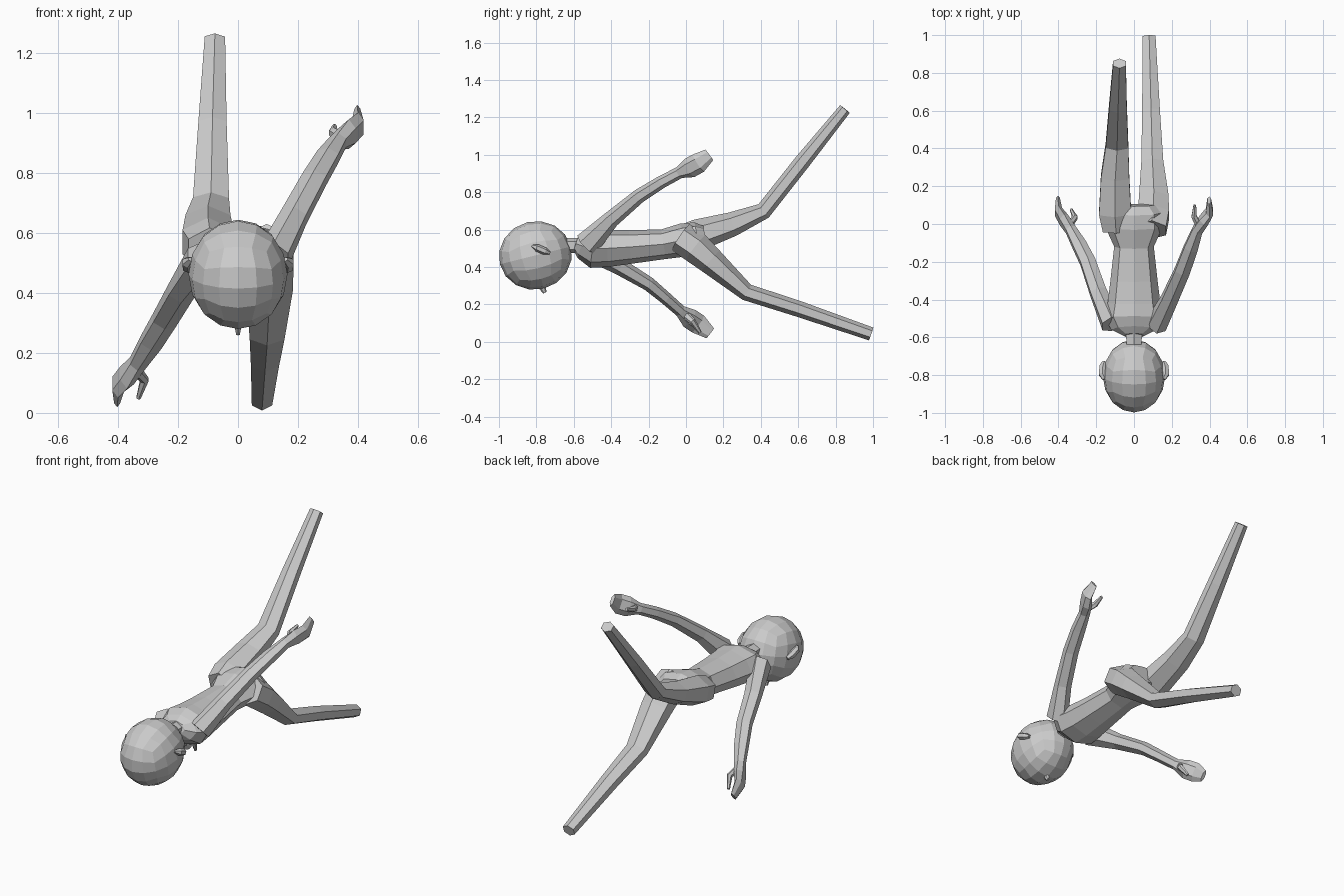
import bpy, bmesh, math
from mathutils import Vector, Matrix


def finish(bm, name):
    bmesh.ops.recalc_face_normals(bm, faces=bm.faces)
    me = bpy.data.meshes.new(name)
    bm.to_mesh(me)
    bm.free()
    ob = bpy.data.objects.new(name, me)
    bpy.context.collection.objects.link(ob)
    return ob


def tube(name, path, sides=6):
    """Loft rings along a path of (x, y, z, half width, half depth)."""
    bm = bmesh.new()
    pts = [Vector(p[:3]) for p in path]
    rings = []
    for i, p in enumerate(path):
        t = Vector()
        if i > 0:
            t += (pts[i] - pts[i - 1]).normalized()
        if i < len(pts) - 1:
            t += (pts[i + 1] - pts[i]).normalized()
        t.normalize()
        u = Vector((1, 0, 0))
        u = (u - t * u.dot(t)).normalized()
        v = t.cross(u)
        k = 1 / math.cos(math.pi / 6) if sides == 6 else 1
        ring = []
        for j in range(sides):
            a = 2 * math.pi * j / sides
            ring.append(bm.verts.new(pts[i] + u * math.sin(a) * p[3] * k + v * math.cos(a) * p[4]))
        rings.append(ring)
    for a, b in zip(rings, rings[1:]):
        for j in range(sides):
            n = (j + 1) % sides
            bm.faces.new((a[j], a[n], b[n], b[j]))
    bm.faces.new(rings[0])
    bm.faces.new(rings[-1])
    return finish(bm, name)


# Head: spherified cube, tilted with the face looking down
bm = bmesh.new()
bmesh.ops.create_cube(bm, size=2)
bmesh.ops.subdivide_edges(bm, edges=bm.edges[:], cuts=3, use_grid_fill=True)
for vert in bm.verts:
    c = Vector([math.tan(q * math.pi / 4) for q in vert.co]).normalized()
    vert.co = Vector((c.x * 0.165, c.y * 0.196, c.z * 0.183))
bmesh.ops.transform(bm, verts=bm.verts, matrix=Matrix.Translation((0, -0.805, 0.462))
                    @ Matrix.Rotation(math.radians(14), 4, 'X'))
finish(bm, "head")

# Ears and nose
for s, side in ((1, "right"), (-1, "left")):
    tube("ear_" + side, [(s * 0.155, -0.82, 0.512, 0.012, 0.008),
                         (s * 0.168, -0.795, 0.502, 0.018, 0.02),
                         (s * 0.165, -0.755, 0.485, 0.018, 0.02),
                         (s * 0.155, -0.73, 0.475, 0.012, 0.01)])
tube("nose", [(0, -0.775, 0.31, 0.015, 0.025), (0, -0.755, 0.262, 0.006, 0.01)])

# Neck
tube("neck", [(0, -0.68, 0.515, 0.04, 0.04), (0, -0.54, 0.515, 0.042, 0.042)])

# Torso from shoulders to pelvis
tube("torso", [(0, -0.59, 0.525, 0.06, 0.035),
               (0, -0.56, 0.515, 0.12, 0.07),
               (0, -0.50, 0.50, 0.155, 0.105),
               (0, -0.42, 0.50, 0.14, 0.10),
               (0, -0.30, 0.507, 0.125, 0.09),
               (0, -0.12, 0.522, 0.105, 0.08),
               (0, -0.01, 0.545, 0.155, 0.09),
               (0, 0.06, 0.565, 0.15, 0.075),
               (0, 0.10, 0.57, 0.11, 0.05)], 8)

# Legs: one kicked up, one reaching back near the ground
tube("raised_leg", [(-0.095, -0.03, 0.545, 0.07, 0.075),
                    (-0.10, 0.06, 0.57, 0.085, 0.085),
                    (-0.10, 0.25, 0.63, 0.075, 0.065),
                    (-0.09, 0.415, 0.70, 0.06, 0.045),
                    (-0.085, 0.62, 0.96, 0.047, 0.043),
                    (-0.077, 0.85, 1.245, 0.034, 0.033)])
tube("lower_leg", [(0.095, -0.03, 0.56, 0.075, 0.085),
                   (0.103, 0.05, 0.505, 0.082, 0.085),
                   (0.105, 0.13, 0.435, 0.078, 0.073),
                   (0.097, 0.325, 0.265, 0.058, 0.046),
                   (0.09, 0.60, 0.177, 0.047, 0.043),
                   (0.08, 0.99, 0.042, 0.034, 0.036)])

# Arms with mitten hands
tube("raised_arm", [(0.12, -0.53, 0.52, 0.05, 0.07),
                    (0.187, -0.40, 0.655, 0.043, 0.045),
                    (0.255, -0.25, 0.78, 0.04, 0.038),
                    (0.30, -0.13, 0.855, 0.037, 0.034),
                    (0.335, -0.035, 0.905, 0.028, 0.032),
                    (0.37, 0.02, 0.93, 0.026, 0.055),
                    (0.40, 0.065, 0.955, 0.02, 0.055),
                    (0.398, 0.125, 1.0, 0.01, 0.035)])
tube("lowered_arm", [(-0.12, -0.53, 0.51, 0.05, 0.07),
                     (-0.19, -0.36, 0.405, 0.043, 0.045),
                     (-0.245, -0.20, 0.31, 0.04, 0.038),
                     (-0.29, -0.11, 0.235, 0.037, 0.034),
                     (-0.335, -0.03, 0.165, 0.028, 0.032),
                     (-0.37, 0.02, 0.125, 0.026, 0.055),
                     (-0.40, 0.065, 0.095, 0.02, 0.055),
                     (-0.403, 0.13, 0.045, 0.01, 0.033)])

# Thumbs
tube("raised_thumb", [(0.345, -0.015, 0.915, 0.015, 0.025),
                      (0.318, 0.04, 0.935, 0.014, 0.018),
                      (0.322, 0.10, 0.955, 0.007, 0.01)])
tube("lowered_thumb", [(-0.345, -0.01, 0.15, 0.015, 0.025),
                       (-0.312, 0.035, 0.11, 0.014, 0.018),
                       (-0.332, 0.075, 0.05, 0.007, 0.01)])
